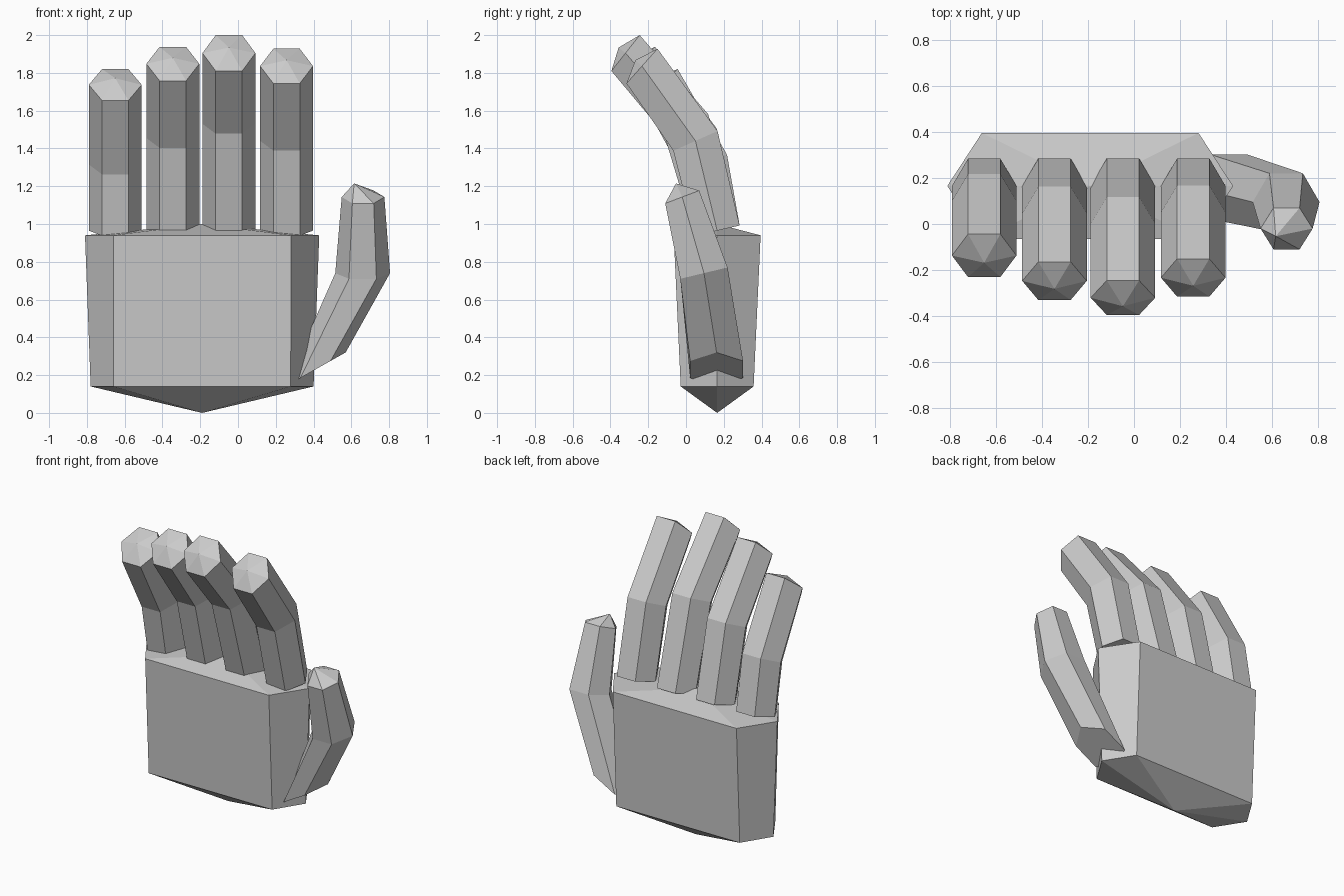
import bpy
import bmesh
from mathutils import Vector

cube = bpy.data.objects.get("Cube")
if cube:
    bpy.data.objects.remove(cube, do_unlink=True)

# One plain grey for the whole hand
grey = bpy.data.materials.new("light_grey")
grey.use_nodes = True
grey.diffuse_color = (0.6, 0.6, 0.6, 1)
grey.node_tree.nodes["Principled BSDF"].inputs["Base Color"].default_value = (0.6, 0.6, 0.6, 1)


def hexagon(centre, u, v, inset=0.5):
    """Six corners: u reaches a corner, v reaches the middle of a flat side."""
    c, u, v = Vector(centre), Vector(u), Vector(v)
    return [c + u, c + u * inset + v, c - u * inset + v,
            c - u, c - u * inset - v, c + u * inset - v]


def loft(name, rings, tip, base_tip=None):
    """Skin a stack of hexagons and close it with pointed or flat ends."""
    bm = bmesh.new()
    loops = [[bm.verts.new(p) for p in ring] for ring in rings]
    pairs = [(i, (i + 1) % 6) for i in range(6)]
    for low, high in zip(loops, loops[1:]):
        for i, j in pairs:
            bm.faces.new((low[i], low[j], high[j], high[i]))
    top = bm.verts.new(tip)
    for i, j in pairs:
        bm.faces.new((loops[-1][i], loops[-1][j], top))
    if base_tip:
        bottom = bm.verts.new(base_tip)
        for i, j in pairs:
            bm.faces.new((loops[0][j], loops[0][i], bottom))
    else:
        bm.faces.new(loops[0][::-1])
    bmesh.ops.recalc_face_normals(bm, faces=bm.faces)
    mesh = bpy.data.meshes.new(name)
    bm.to_mesh(mesh)
    bm.free()
    mesh.materials.append(grey)
    obj = bpy.data.objects.new(name, mesh)
    bpy.context.collection.objects.link(obj)
    return obj


# Palm: flattened hexagonal block with shallow pointed ends
px, py = -0.19, 0.165
loft("palm",
     [hexagon((px, py, 0.14), (0.59, 0, 0), (0, 0.193, 0), 0.795),
      hexagon((px, py, 0.94), (0.62, 0, 0), (0, 0.23, 0), 0.758)],
     (px, py, 1.0), (px, py, 0))

# Fingers: x, joint (y, z), tip centre (y, z), tip half depth (y, z)
fingers = {
    "little_finger": (-0.65, (0.10, 1.315), (-0.137, 1.737), (0.093, 0.083)),
    "ring_finger": (-0.345, (0.045, 1.455), (-0.247, 1.848), (0.083, 0.09)),
    "middle_finger": (-0.048, (0.0, 1.53), (-0.32, 1.905), (0.075, 0.095)),
    "index_finger": (0.257, (0.05, 1.44), (-0.233, 1.836), (0.082, 0.092)),
}
for name, (x, joint, end, half) in fingers.items():
    width = (0.14, 0, 0)
    centre = Vector((x, *end))
    outward = Vector((0, -half[1], half[0])).normalized()
    loft(name,
         [hexagon((x, 0.165, 0.965), width, (0, 0.119, 0.027)),
          hexagon((x, *joint), width, (0, 0.117, 0.052)),
          hexagon(centre, width, (0, *half))],
         centre + outward * 0.047)

# Thumb: leans out from the side of the palm, then bends upward
loft("thumb",
     [hexagon((0.41, 0.162, 0.23), (0.16, 0, 0.09), (0, 0.14, 0)),
      hexagon((0.66, 0.095, 0.74), (0.145, 0, 0), (0, 0.125, 0.03)),
      hexagon((0.662, -0.02, 1.143), (0.113, 0, 0), (0, 0.09, 0.034))],
     (0.615, -0.053, 1.215))
